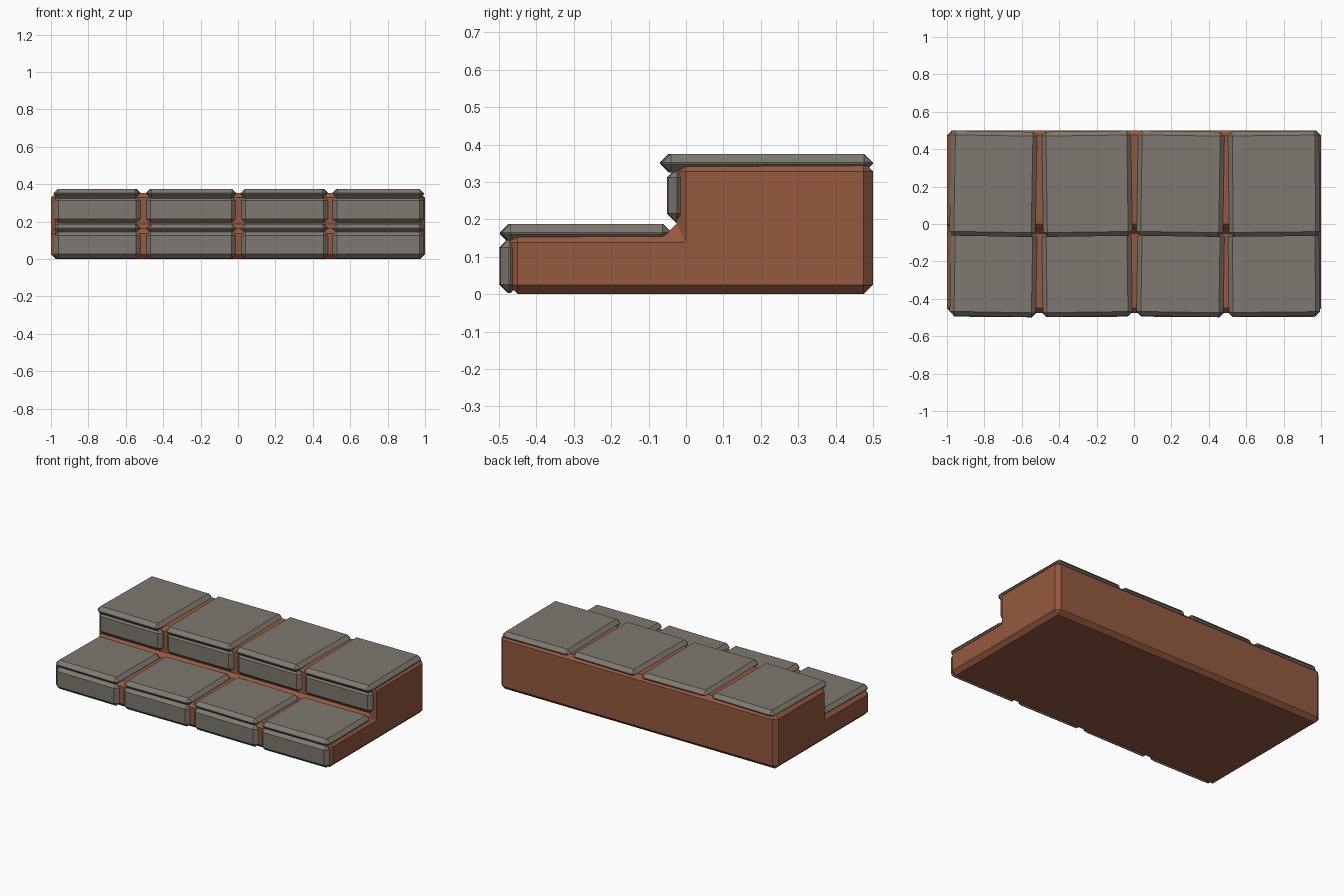
import bpy, bmesh
from math import radians

if "Cube" in bpy.data.objects:
    bpy.data.objects.remove(bpy.data.objects["Cube"])

def material(name, color):
    m = bpy.data.materials.new(name)
    m.diffuse_color = color
    m.use_nodes = True
    m.node_tree.nodes["Principled BSDF"].inputs["Base Color"].default_value = m.diffuse_color
    return m

CLAY = material("clay", (0.30, 0.10, 0.05, 1))
STONE = material("stone", (0.21, 0.19, 0.16, 1))

def add_object(name, bm, mat, bevel):
    bmesh.ops.recalc_face_normals(bm, faces=bm.faces)
    me = bpy.data.meshes.new(name)
    bm.to_mesh(me)
    bm.free()
    me.materials.append(mat)
    ob = bpy.data.objects.new(name, me)
    bpy.context.collection.objects.link(ob)
    mod = ob.modifiers.new("chamfer", 'BEVEL')
    mod.width = bevel
    mod.segments = 1
    mod.limit_method = 'ANGLE'
    return ob

def slab(name, x, y, z, yaw=0.0):
    bm = bmesh.new()
    bmesh.ops.create_cube(bm, size=1)
    bmesh.ops.scale(bm, verts=bm.verts, vec=(x[1] - x[0], y[1] - y[0], z[1] - z[0]))
    ob = add_object(name, bm, STONE, 0.023)
    ob.location = [(a + b) / 2 for a, b in (x, y, z)]
    ob.rotation_euler.z = radians(yaw)

# Stepped core: side profile extruded along x
profile = [(-0.475, 0), (0.5, 0), (0.5, 0.353), (-0.025, 0.353),
           (-0.025, 0.163), (-0.475, 0.163)]
bm = bmesh.new()
face = bm.faces.new([bm.verts.new((-1, y, z)) for y, z in profile])
ext = bmesh.ops.extrude_face_region(bm, geom=[face])
verts = [g for g in ext["geom"] if isinstance(g, bmesh.types.BMVert)]
bmesh.ops.translate(bm, verts=verts, vec=(2, 0, 0))
add_object("step_core", bm, CLAY, 0.025)

# Stone treads and risers: four columns, slightly uneven
spans = [(-0.982, -0.522), (-0.49, -0.012), (0.017, 0.48), (0.505, 0.992)]
yaws = [-1.0, 0.8, -0.9, 0.6]
for i, (x, yaw) in enumerate(zip(spans, yaws), 1):
    slab(f"lower_tread_{i}", x, (-0.494, -0.042), (0.138, 0.188), yaw)
    slab(f"upper_tread_{i}", x, (-0.066, 0.496), (0.325, 0.375), yaw)
    slab(f"lower_riser_{i}", x, (-0.497, -0.447), (0.003, 0.148), yaw / 2)
    slab(f"upper_riser_{i}", x, (-0.049, 0.001), (0.192, 0.335), yaw / 2)
